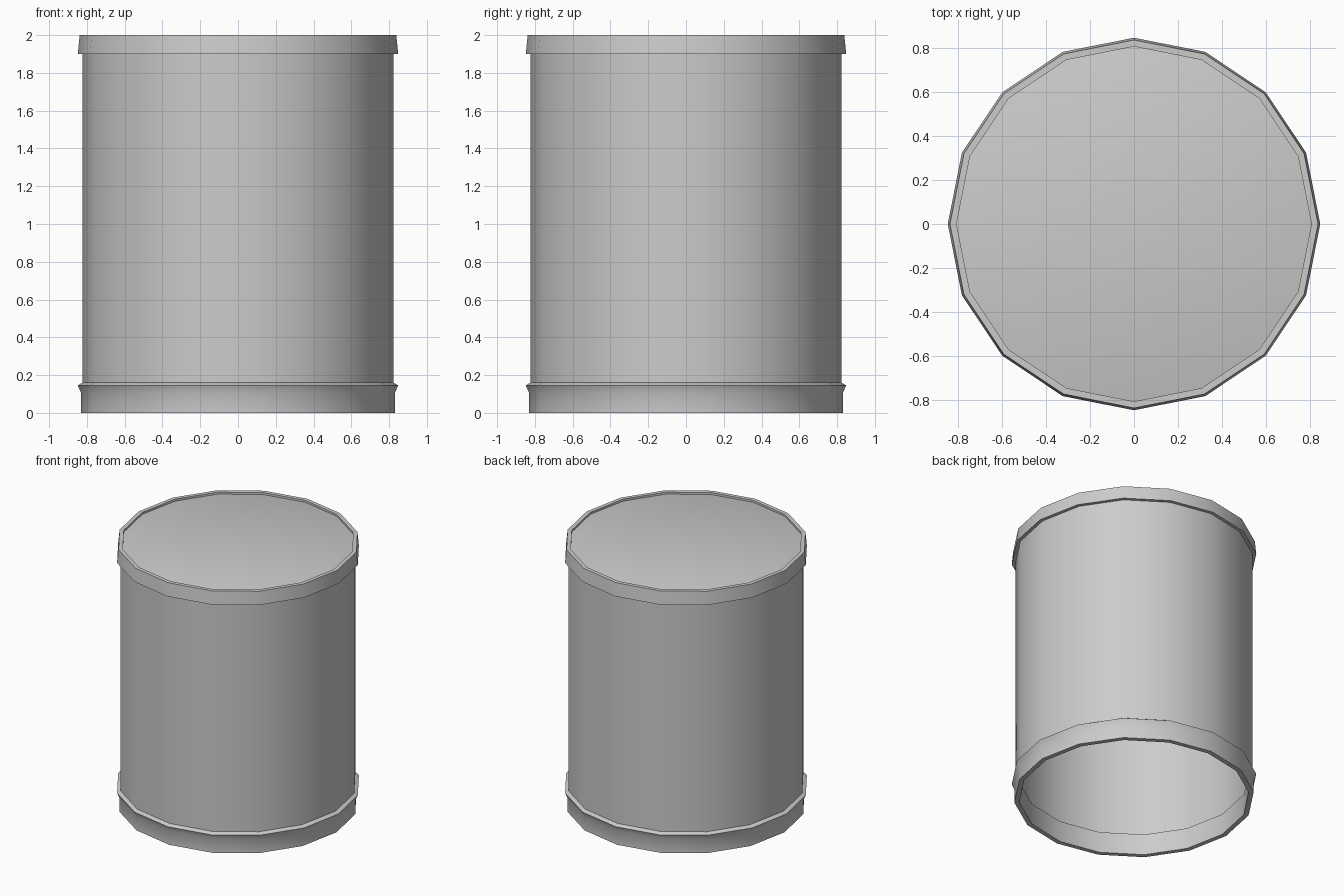
import bpy, bmesh, math

if "Cube" in bpy.data.objects:
    bpy.data.objects.remove(bpy.data.objects["Cube"])

SIDES = 16

def lathe(name, profile, closed=False, cap_last=False):
    """Spin an (r, z) profile round z; optionally close the loop or cap the end."""
    bm = bmesh.new()
    rings = []
    for r, z in profile:
        rings.append([bm.verts.new((r * math.cos(2 * math.pi * i / SIDES),
                                    r * math.sin(2 * math.pi * i / SIDES), z))
                      for i in range(SIDES)])
    pairs = list(zip(rings, rings[1:]))
    if closed:
        pairs.append((rings[-1], rings[0]))
    for a, b in pairs:
        for i in range(SIDES):
            j = (i + 1) % SIDES
            bm.faces.new((a[i], a[j], b[j], b[i]))
    if cap_last:
        bm.faces.new(rings[-1])
    me = bpy.data.meshes.new(name)
    bm.to_mesh(me)
    bm.free()
    ob = bpy.data.objects.new(name, me)
    bpy.context.collection.objects.link(ob)
    bpy.ops.object.select_all(action='DESELECT')
    ob.select_set(True)
    bpy.context.view_layer.objects.active = ob
    bpy.ops.object.shade_smooth_by_angle(angle=math.radians(35))
    return ob

# Hollow body, open below, with the flat lid just under the rim
lathe("body", [(0.823, 0.02), (0.823, 1.985)])
lathe("lid", [(0.823, 1.984), (0.82, 1.985)], cap_last=True)

# Tapered band round the top
lathe("top_rim", [(0.808, 1.90), (0.848, 1.90), (0.838, 2.0), (0.808, 2.0)], closed=True)

# Foot ring flaring out to a lip
lathe("bottom_rim", [(0.795, 0.0), (0.83, 0.0), (0.83, 0.105), (0.848, 0.145),
                     (0.823, 0.16), (0.795, 0.16)], closed=True)
